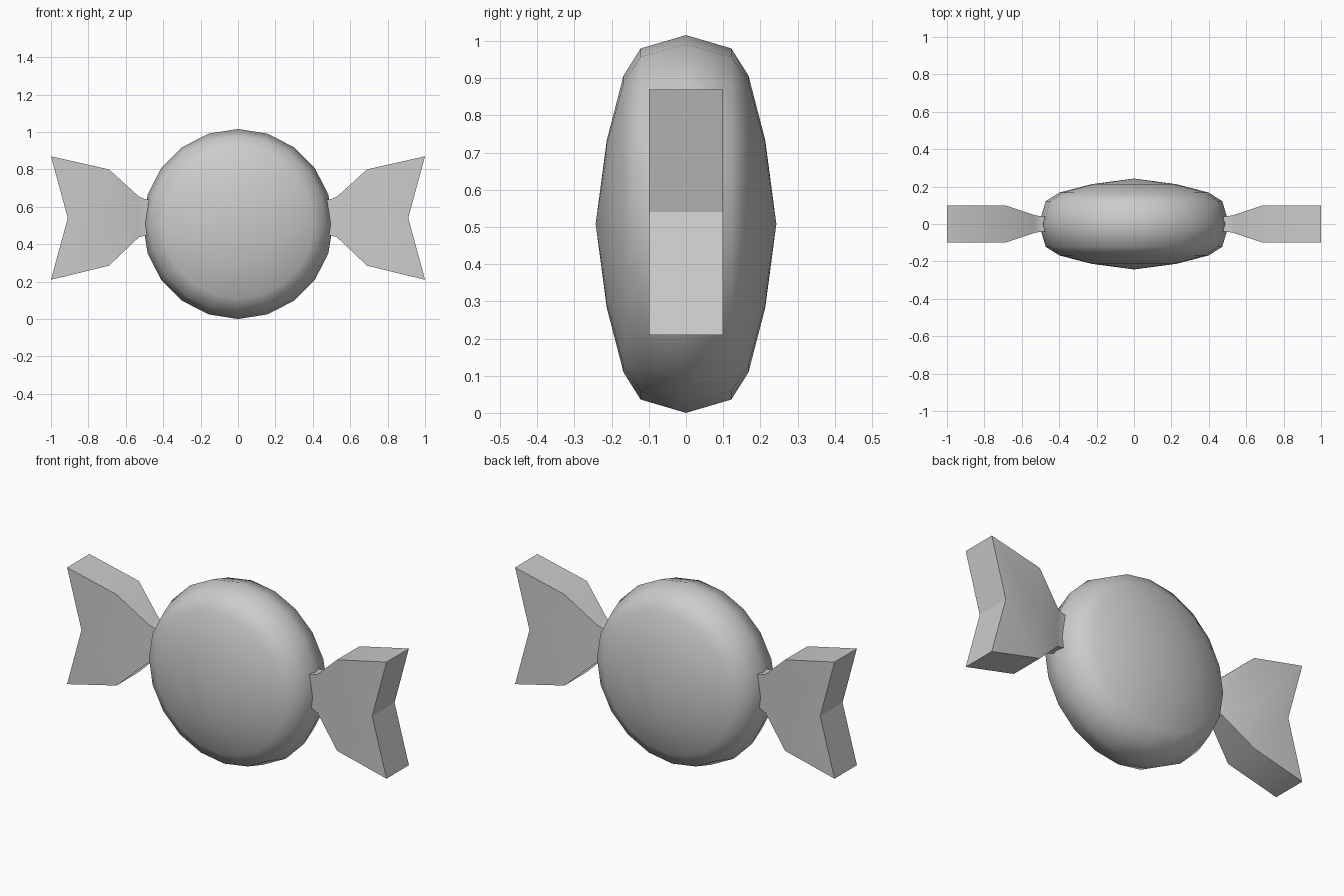
import bpy, bmesh, math

if "Cube" in bpy.data.objects:
    bpy.data.objects.remove(bpy.data.objects["Cube"])

CZ = 0.508


def finish(name, bm, angle):
    bmesh.ops.recalc_face_normals(bm, faces=bm.faces[:])
    me = bpy.data.meshes.new(name)
    bm.to_mesh(me)
    bm.free()
    ob = bpy.data.objects.new(name, me)
    bpy.context.collection.objects.link(ob)
    bpy.ops.object.select_all(action='DESELECT')
    ob.select_set(True)
    bpy.context.view_layer.objects.active = ob
    bpy.ops.object.shade_smooth_by_angle(angle=math.radians(angle))
    return ob


# Candy body: 20-sided profile spun around the y axis
half = [(0.243, 0.0), (0.213, 0.226), (0.168, 0.399), (0.122, 0.472)]
profile = half + [(0.0, 0.508)] + [(-y, r) for y, r in reversed(half)]
bm = bmesh.new()
verts = [bm.verts.new((0, y, CZ + r)) for y, r in profile]
edges = [bm.edges.new(pair) for pair in zip(verts, verts[1:])]
bmesh.ops.spin(bm, geom=verts + edges, cent=(0, 0, CZ), axis=(0, 1, 0),
               angle=2 * math.pi, steps=20)
bmesh.ops.remove_doubles(bm, verts=bm.verts[:], dist=0.0005)
finish("candy_body", bm, 60)

# Wrapper twist stations: outer x, middle x, top z, bottom z, half thickness
stations = [
    (0.46, 0.46, 0.640, 0.446, 0.040),
    (0.49, 0.49, 0.638, 0.448, 0.040),
    (0.53, 0.53, 0.655, 0.437, 0.047),
    (0.69, 0.69, 0.800, 0.285, 0.100),
    (1.00, 0.91, 0.870, 0.210, 0.100),
]


def wrapper_end(name, side):
    bm = bmesh.new()
    rings = []
    for xo, xm, zt, zb, t in stations:
        zm = (zt + zb) / 2
        outline = [(xo, -t, zt), (xm, -t, zm), (xo, -t, zb),
                   (xo, t, zb), (xm, t, zm), (xo, t, zt)]
        rings.append([bm.verts.new((side * x, y, z)) for x, y, z in outline])
    for a, b in zip(rings, rings[1:]):
        for i in range(6):
            j = (i + 1) % 6
            bm.faces.new((a[i], a[j], b[j], b[i]))
    # Closed ends, the outer one folded into a V notch
    for r in (rings[0], rings[-1]):
        bm.faces.new((r[0], r[1], r[4], r[5]))
        bm.faces.new((r[1], r[2], r[3], r[4]))
    finish(name, bm, 30)


wrapper_end("wrapper_end_right", 1)
wrapper_end("wrapper_end_left", -1)
